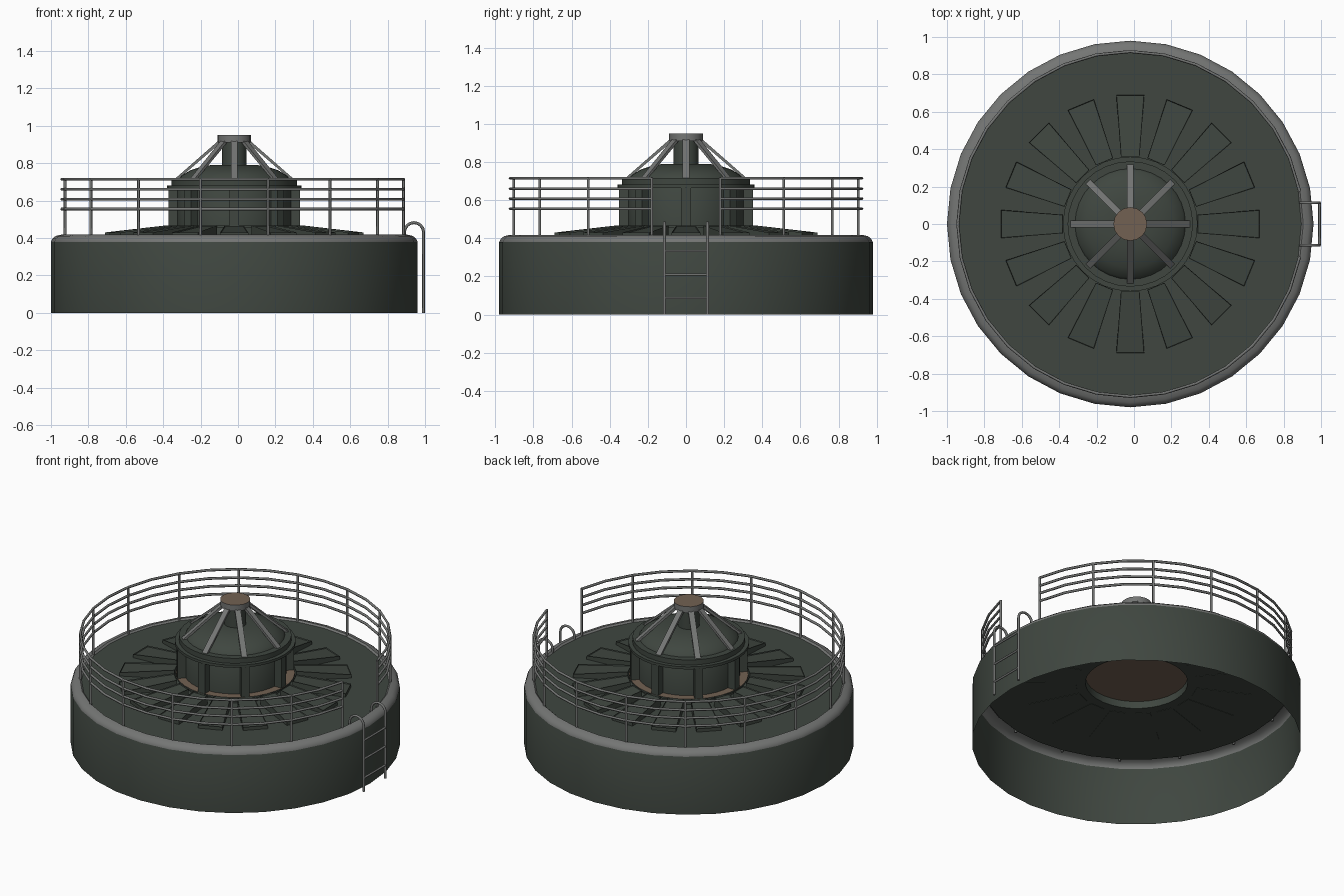
import bpy, bmesh, math
from mathutils import Vector, Matrix

if "Cube" in bpy.data.objects:
    bpy.data.objects.remove(bpy.data.objects["Cube"])

CX = -0.02  # drum axis; the ladder sticks out on +x


def material(name, col):
    m = bpy.data.materials.new(name)
    m.diffuse_color = (*col, 1)
    m.use_nodes = True
    m.node_tree.nodes["Principled BSDF"].inputs["Base Color"].default_value = m.diffuse_color
    return m


GREEN = material("dark_green", (0.050, 0.062, 0.051))
GREY = material("steel_grey", (0.175, 0.18, 0.175))
BROWN = material("rust_brown", (0.17, 0.12, 0.085))
MATS = [GREEN, GREY, BROWN]
G, S, B = 0, 1, 2


def finish(bm, name, smooth=None):
    me = bpy.data.meshes.new(name)
    bm.to_mesh(me)
    bm.free()
    for m in MATS:
        me.materials.append(m)
    ob = bpy.data.objects.new(name, me)
    ob.location.x = CX
    bpy.context.collection.objects.link(ob)
    if smooth:
        bpy.ops.object.select_all(action='DESELECT')
        ob.select_set(True)
        bpy.context.view_layer.objects.active = ob
        bpy.ops.object.shade_smooth_by_angle(angle=math.radians(smooth))
    return ob


def lathe(name, profile, mats, n=32, smooth=35):
    """Spin an (r, z) profile; mats gives one slot per profile segment."""
    bm = bmesh.new()
    rings = [[bm.verts.new((r * math.cos(2 * math.pi * j / n), r * math.sin(2 * math.pi * j / n), z))
              for j in range(n)] for r, z in profile]
    for i, m in enumerate(mats):
        for j in range(n):
            k = (j + 1) % n
            f = bm.faces.new((rings[i][j], rings[i][k], rings[i + 1][k], rings[i + 1][j]))
            f.material_index = m
    bmesh.ops.remove_doubles(bm, verts=bm.verts, dist=1e-5)
    return finish(bm, name, smooth)


def hexa(bm, bottom, top, mat=G):
    """Six-sided solid from two matching quads; returns its top face."""
    b = [bm.verts.new(p) for p in bottom]
    t = [bm.verts.new(p) for p in top]
    faces = [bm.faces.new(b[::-1]), bm.faces.new(t)]
    for i in range(4):
        k = (i + 1) % 4
        faces.append(bm.faces.new((b[i], b[k], t[k], t[i])))
    for f in faces:
        f.material_index = mat
    return faces[1]


def repeat(bm, n):
    """Copy everything in bm n times around z."""
    src = bm.verts[:] + bm.edges[:] + bm.faces[:]
    for i in range(1, n):
        d = bmesh.ops.duplicate(bm, geom=src)
        vs = [e for e in d["geom"] if isinstance(e, bmesh.types.BMVert)]
        bmesh.ops.rotate(bm, verts=vs, cent=(0, 0, 0), matrix=Matrix.Rotation(2 * math.pi * i / n, 3, 'Z'))


def tubes(name, paths, radius):
    cu = bpy.data.curves.new(name, 'CURVE')
    cu.dimensions = '3D'
    cu.bevel_depth = radius
    cu.bevel_resolution = 1
    cu.use_fill_caps = True
    for pts in paths:
        sp = cu.splines.new('POLY')
        sp.points.add(len(pts) - 1)
        for p, c in zip(sp.points, pts):
            p.co = (*c, 1)
    cu.materials.append(GREY)
    ob = bpy.data.objects.new(name, cu)
    ob.location.x = CX
    bpy.context.collection.objects.link(ob)
    bpy.ops.object.select_all(action='DESELECT')
    ob.select_set(True)
    bpy.context.view_layer.objects.active = ob
    bpy.ops.object.convert(target='MESH')


def polar(r, deg, z):
    a = math.radians(deg)
    return (r * math.cos(a), r * math.sin(a), z)


# Open-bottomed drum with rounded grey rim and deck with a central hole
lathe("drum", [(0.98, 0), (0.98, 0.38), (0.972, 0.397), (0.955, 0.411), (0.925, 0.418),
               (0.915, 0.408), (0.305, 0.408)], [G, S, S, S, S, G])

# Hub: socket, brown floor, body, domed roof and neck
lathe("hub_socket", [(0.305, 0.408), (0.305, 0.462)], [G])
lathe("hub_floor", [(0, 0.455), (0.355, 0.455), (0.355, 0.467), (0, 0.467)][1:], [G, B])
lathe("hub_floor_underside", [(0.355, 0.455), (0, 0.455)], [B])
lathe("hub_body", [(0.305, 0.465), (0.305, 0.70), (0.285, 0.732), (0.235, 0.762), (0.18, 0.78),
                   (0.125, 0.79), (0.065, 0.79), (0.065, 0.915)], [G] * 7)
lathe("hub_flange", [(0.30, 0.665), (0.36, 0.665), (0.36, 0.682), (0.335, 0.682),
                     (0.335, 0.715), (0.295, 0.715)], [G] * 5)
lathe("hub_cap", [(0, 0.91), (0.09, 0.91), (0.09, 0.95), (0, 0.95)], [S, S, B], 16)

# Upright ribs around the hub
bm = bmesh.new()
quad = lambda z: [(0.295, -0.025, z), (0.352, -0.025, z), (0.352, 0.025, z), (0.295, 0.025, z)]
hexa(bm, quad(0.465), quad(0.668))
repeat(bm, 8)
finish(bm, "hub_ribs")

# Sloping struts from the flange to the cap
bm = bmesh.new()
w, t = 0.0175, 0.016
hexa(bm, [(0.305, -w, 0.71), (0.325, -w, 0.71), (0.325, w, 0.71), (0.305, w, 0.71)],
     [(0.06, -w, 0.92), (0.085, -w, 0.92), (0.085, w, 0.92), (0.06, w, 0.92)], S)
repeat(bm, 8)
finish(bm, "cap_struts")

# Sixteen wedge-shaped vents with recessed panels
bm = bmesh.new()
plan = [(0.36, -0.05), (0.69, -0.075), (0.69, 0.075), (0.36, 0.05)]
top = hexa(bm, [(x, y, 0.406) for x, y in plan],
           [(x, y, 0.43 if x > 0.5 else 0.468) for x, y in plan])
bmesh.ops.inset_individual(bm, faces=[top], thickness=0.015, depth=0)
bmesh.ops.inset_individual(bm, faces=[top], thickness=0.003, depth=-0.007)
repeat(bm, 16)
finish(bm, "deck_vents")

# Railing: sixteen posts and four rails, open at the ladder
R = 0.922
tubes("rail_posts", [[polar(R, 11.25 + 22.5 * i, 0.40), polar(R, 11.25 + 22.5 * i, 0.718)]
                     for i in range(16)], 0.008)
tubes("hand_rails", [[polar(R, 11.25 * k, z) for k in range(1, 32)]
                     for z in (0.555, 0.608, 0.66, 0.715)], 0.008)

# Ladder: two hooped stringers and three rungs
X0, X1 = 0.91, 1.012
rad = (X1 - X0) / 2
arc = [(X0 + rad + rad * math.cos(math.pi * i / 8), 0.432 + 0.05 * math.sin(math.pi * i / 8))
       for i in range(9)]
side = [(X1, 0.0)] + arc + [(X0, 0.405)]
tubes("ladder_stringers", [[(x, s * 0.113, z) for x, z in side] for s in (-1, 1)], 0.008)
tubes("ladder_rungs", [[(X1, -0.113, z), (X1, 0.113, z)] for z in (0.087, 0.21, 0.333)], 0.007)
